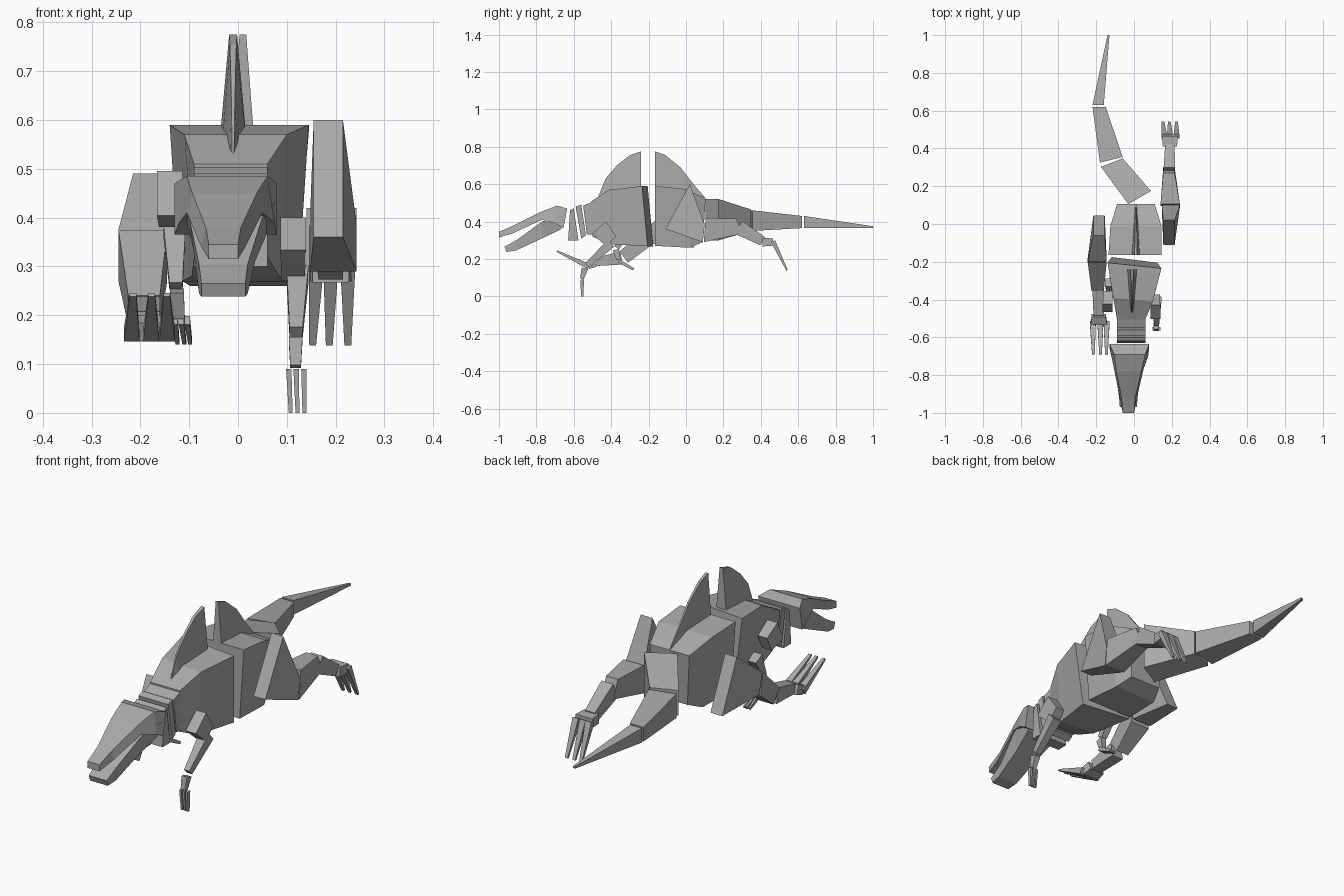
import bpy, bmesh
from mathutils import Vector

cube = bpy.data.objects.get("Cube")
if cube:
    bpy.data.objects.remove(cube, do_unlink=True)

# Single hide colour
hide = bpy.data.materials.new("stone_grey")
hide.use_nodes = True
grey = (.4, .4, .4, 1)
hide.diffuse_color = grey
hide.node_tree.nodes["Principled BSDF"].inputs["Base Color"].default_value = grey


def ring(top, bottom, x, skew=0, top_scale=1, bottom_scale=1):
    """Four corners from a top (y, z), a bottom (y, z) and an x range; skew yaws the ring."""
    middle, half = sum(x) / 2, (x[1] - x[0]) / 2
    corners = []
    for (y, z), scale, sides in ((top, top_scale, (-1, 1)), (bottom, bottom_scale, (1, -1))):
        for side in sides:
            corners.append(Vector((middle + side * half * scale, y + side * skew / 2, z)))
    return corners


def loft(name, *rings):
    """Skin a row of four-cornered rings into one closed flat-faced part."""
    bm = bmesh.new()
    rows = [[bm.verts.new(corner) for corner in r] for r in rings]
    for first, second in zip(rows, rows[1:]):
        for i in range(4):
            j = (i + 1) % 4
            bm.faces.new((first[i], first[j], second[j], second[i]))
    bm.faces.new(rows[0])
    bm.faces.new(rows[-1][::-1])
    bmesh.ops.recalc_face_normals(bm, faces=bm.faces[:])
    mesh = bpy.data.meshes.new(name)
    bm.to_mesh(mesh)
    bm.free()
    mesh.materials.append(hide)
    part = bpy.data.objects.new(name, mesh)
    bpy.context.collection.objects.link(part)
    return part


def bar(name, start, end, start_size, end_size):
    """Tapered box between two points; each size is (x width, depth)."""
    start, end = Vector(start), Vector(end)
    across = Vector((1, 0, 0))
    deep = across.cross(end - start).normalized()
    rings = []
    for point, (width, depth) in ((start, start_size), (end, end_size)):
        rings.append([point + across * width * sx / 2 + deep * depth * sd / 2
                      for sx, sd in ((-1, 1), (1, 1), (1, -1), (-1, -1))])
    return loft(name, *rings)


def digits(name, roots, tips, start, end, start_size, end_size):
    """A fan of fingers or toes sharing one side profile."""
    for number, (root, tip) in enumerate(zip(roots, tips), 1):
        bar(f"{name}_{number}", (root, *start), (tip, *end), start_size, end_size)


def sail(name, outline, base, middle, widths):
    """Upright fin, tapering in thickness along its outline."""
    rings = []
    for i, (y, z) in enumerate(outline):
        blend = i / (len(outline) - 1)
        half = (widths[0] * (1 - blend) + widths[1] * blend) / 2
        rings.append(ring(top=(y, z), bottom=(y, base), x=(middle - half, middle + half),
                          top_scale=.25))
    loft(name, *rings)


# Head
loft("upper_jaw",
     ring(top=(-1, .345), bottom=(-1, .315), x=(-.06, 0)),
     ring(top=(-.92, .38), bottom=(-.92, .34), x=(-.075, .015), top_scale=.8),
     ring(top=(-.78, .45), bottom=(-.77, .41), x=(-.105, .05), top_scale=.85),
     ring(top=(-.69, .485), bottom=(-.7, .39), x=(-.12, .075), top_scale=.85),
     ring(top=(-.635, .47), bottom=(-.655, .365), x=(-.13, .08)))
loft("lower_jaw",
     ring(top=(-.97, .265), bottom=(-.96, .238), x=(-.075, .015)),
     ring(top=(-.9, .305), bottom=(-.91, .245), x=(-.08, .02)),
     ring(top=(-.77, .4), bottom=(-.77, .31), x=(-.1, .05), bottom_scale=.8),
     ring(top=(-.66, .43), bottom=(-.665, .36), x=(-.115, .075), bottom_scale=.8))

# Neck
neck_x = (-.09, .06)
loft("neck_front",
     ring(top=(-.62, .46), bottom=(-.63, .3), x=neck_x),
     ring(top=(-.6, .47), bottom=(-.575, .3), x=neck_x))
loft("neck_middle",
     ring(top=(-.59, .48), bottom=(-.56, .31), x=neck_x),
     ring(top=(-.56, .49), bottom=(-.535, .325), x=neck_x))
loft("neck_back",
     ring(top=(-.55, .485), bottom=(-.53, .33), x=neck_x),
     ring(top=(-.5, .505), bottom=(-.49, .33), x=neck_x))

# Body
loft("chest",
     ring(top=(-.505, .51), bottom=(-.5, .32), x=neck_x),
     ring(top=(-.4, .57), bottom=(-.4, .28), x=(-.11, .1), skew=-.02, bottom_scale=.85),
     ring(top=(-.22, .59), bottom=(-.19, .268), x=(-.14, .145), skew=-.03, bottom_scale=.85))
loft("hips",
     ring(top=(-.165, .59), bottom=(-.165, .27), x=(-.135, .145), bottom_scale=.85),
     ring(top=(-.01, .575), bottom=(.02, .26), x=(-.125, .145), bottom_scale=.8),
     ring(top=(.105, .525), bottom=(.09, .29), x=(-.09, .11), bottom_scale=.8))
sail("front_sail", ((-.47, .53), (-.43, .63), (-.37, .7), (-.3, .755), (-.24, .775)),
     base=.5, middle=-.01, widths=(.015, .065))
sail("rear_sail", ((-.165, .775), (-.11, .755), (-.03, .69), (.04, .6), (.1, .53)),
     base=.5, middle=.01, widths=(.055, .015))

# Tail, swinging to the right and back
loft("tail_base",
     ring(top=(.14, .52), bottom=(.14, .3), x=(-.03, .09), skew=.07),
     ring(top=(.325, .465), bottom=(.325, .35), x=(-.175, -.06), skew=.045))
loft("tail_middle",
     ring(top=(.34, .46), bottom=(.34, .35), x=(-.18, -.06), skew=.03),
     ring(top=(.62, .43), bottom=(.62, .365), x=(-.22, -.15)))
loft("tail_tip",
     ring(top=(.63, .43), bottom=(.63, .365), x=(-.22, -.16)),
     ring(top=(1, .375), bottom=(1, .365), x=(-.14, -.13)))

# Left leg, stretched back
loft("left_thigh",
     ring(top=(.02, .6), bottom=(-.11, .36), x=(.155, .215)),
     ring(top=(.1, .385), bottom=(.09, .29), x=(.147, .243)))
loft("left_shin",
     ring(top=(.105, .42), bottom=(.095, .29), x=(.14, .243)),
     ring(top=(.27, .415), bottom=(.3, .335), x=(.155, .215)))
bar("left_foot", start=(.187, .28, .37), end=(.19, .41, .295),
    start_size=(.06, .08), end_size=(.05, .05))
bar("left_foot_pad", start=(.19, .41, .29), end=(.19, .465, .29),
    start_size=(.075, .045), end_size=(.085, .04))
digits("left_toe", roots=(.16, .19, .225), tips=(.153, .187, .225),
       start=(.465, .295), end=(.54, .14), start_size=(.03, .025), end_size=(.014, .008))

# Right leg, reaching forward
loft("right_thigh",
     ring(top=(-.06, .49), bottom=(.045, .26), x=(-.215, -.155)),
     ring(top=(-.2, .375), bottom=(-.18, .28), x=(-.245, -.145)))
loft("right_shin",
     ring(top=(-.205, .375), bottom=(-.19, .27), x=(-.245, -.145)),
     ring(top=(-.355, .24), bottom=(-.31, .18), x=(-.225, -.16)))
bar("right_foot", start=(-.19, -.345, .205), end=(-.187, -.48, .185),
    start_size=(.06, .07), end_size=(.055, .045))
bar("right_foot_pad", start=(-.187, -.485, .18), end=(-.185, -.525, .165),
    start_size=(.075, .045), end_size=(.085, .04))
digits("right_toe", roots=(-.218, -.178, -.145), tips=(-.215, -.177, -.146),
       start=(-.52, .16), end=(-.69, .242), start_size=(.032, .03), end_size=(.014, .008))

# Left arm, reaching down
bar("left_upper_arm", start=(.113, -.465, .367), end=(.113, -.4, .295),
    start_size=(.052, .1), end_size=(.048, .075))
bar("left_forearm", start=(.122, -.4, .285), end=(.119, -.53, .165),
    start_size=(.045, .05), end_size=(.027, .03))
bar("left_hand", start=(.118, -.54, .15), end=(.118, -.557, .095),
    start_size=(.028, .035), end_size=(.022, .02))
digits("left_finger", roots=(.104, .119, .135), tips=(.108, .122, .136),
       start=(-.555, .09), end=(-.555, 0), start_size=(.011, .02), end_size=(.008, .012))

# Right arm, folded
bar("right_upper_arm", start=(-.14, -.445, .45), end=(-.138, -.37, .415),
    start_size=(.052, .1), end_size=(.048, .075))
bar("right_forearm", start=(-.13, -.31, .37), end=(-.127, -.37, .26),
    start_size=(.045, .05), end_size=(.027, .03))
bar("right_hand", start=(-.125, -.375, .25), end=(-.12, -.36, .195),
    start_size=(.028, .035), end_size=(.022, .02))
digits("right_finger", roots=(-.129, -.116, -.104), tips=(-.124, -.11, -.098),
       start=(-.36, .19), end=(-.28, .145), start_size=(.011, .02), end_size=(.008, .012))
